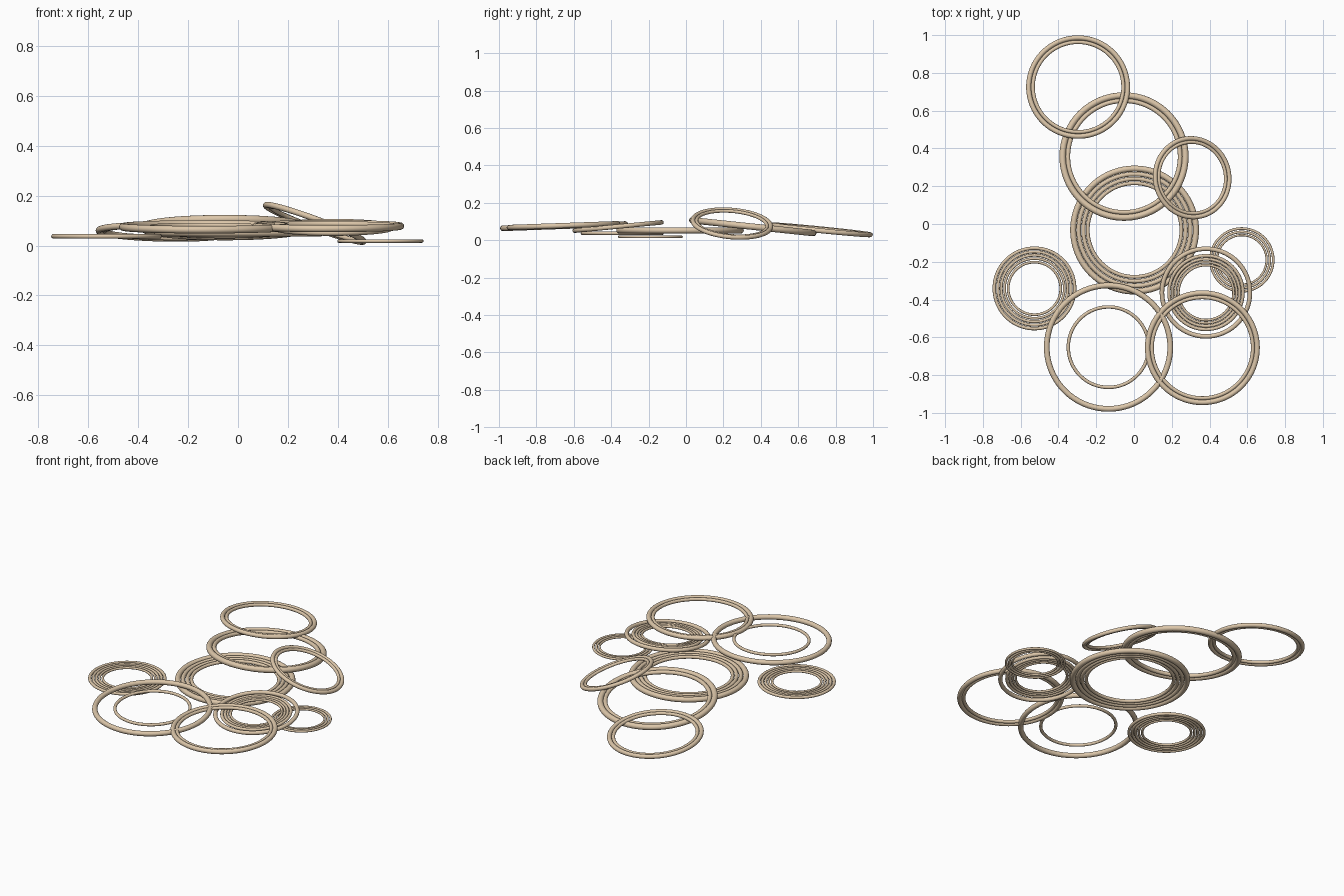
import bpy
from mathutils import Vector, Matrix

wood = bpy.data.materials.new("tan")
wood.diffuse_color = (0.72, 0.57, 0.40, 1)


def ring_group(name, center, slope, rings):
    """Concentric tori lying in the plane dz = slope.x * dx + slope.y * dy."""
    normal = Vector((-slope[0], -slope[1], 1)).normalized()
    turn = Vector((0, 0, 1)).rotation_difference(normal).to_matrix().to_4x4()
    for i, (major, minor) in enumerate(rings):
        bpy.ops.mesh.primitive_torus_add(
            major_radius=major, minor_radius=minor,
            major_segments=96, minor_segments=16)
        ob = bpy.context.object
        ob.name = f"{name}_ring_{i + 1}"
        ob.matrix_world = Matrix.Translation(center) @ turn
        ob.data.materials.append(wood)
        bpy.ops.object.shade_smooth()


# flat groups lying lowest
ring_group("small_right", (0.571, -0.190, 0.018), (0, 0),
           [(0.166, 0.007), (0.148, 0.007), (0.131, 0.006)])
ring_group("left", (-0.527, -0.341, 0.037), (0, 0),
           [(0.213, 0.009), (0.194, 0.008), (0.176, 0.008), (0.158, 0.007), (0.139, 0.007)])
ring_group("middle", (0.003, -0.032, 0.052), (0, 0),
           [(0.325, 0.016), (0.296, 0.012), (0.271, 0.011), (0.248, 0.010)])

# groups leaning on their neighbours
ring_group("upper", (-0.053, 0.357, 0.072), (0, -0.105),
           [(0.325, 0.017), (0.297, 0.012)])
ring_group("top", (-0.296, 0.725, 0.055), (-0.02, -0.1),
           [(0.262, 0.013), (0.239, 0.010)])
ring_group("cluster", (0.381, -0.363, 0.073), (0, 0.095),
           [(0.233, 0.012), (0.196, 0.009), (0.178, 0.008), (0.162, 0.007), (0.146, 0.007)])
ring_group("bottom_left", (-0.135, -0.652, 0.075), (0, 0.035),
           [(0.327, 0.015), (0.213, 0.009)])
ring_group("bottom_right", (0.362, -0.655, 0.078), (0, 0.035),
           [(0.290, 0.014), (0.267, 0.010)])

# steeply propped group
ring_group("propped", (0.308, 0.245, 0.089), (-0.37, -0.09),
           [(0.209, 0.012), (0.189, 0.009)])
